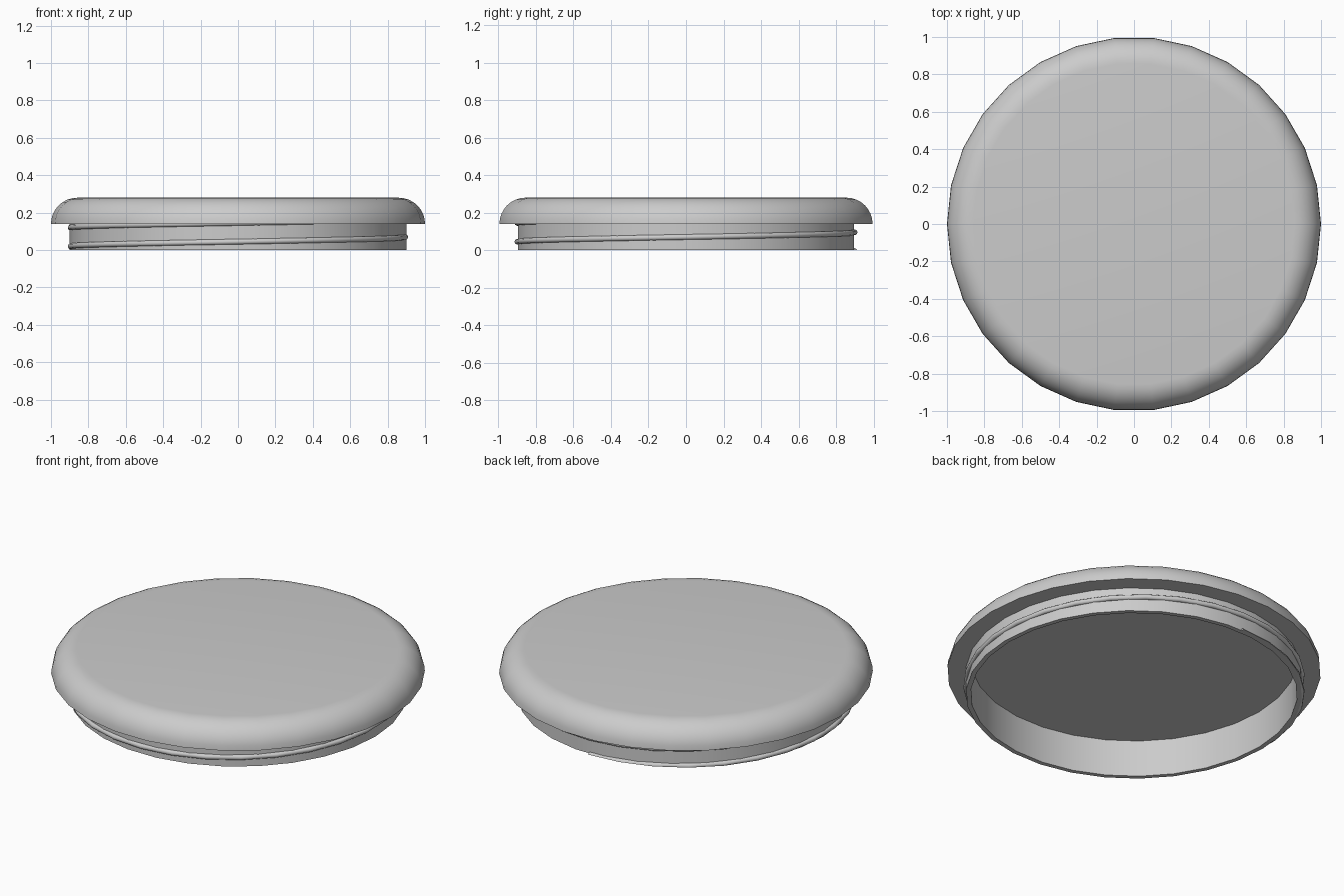
import bpy, bmesh
from math import sin, cos, pi, radians

cube = bpy.data.objects.get("Cube")
if cube:
    bpy.data.objects.remove(cube, do_unlink=True)

SIDES = 30
NECK_R, BORE_R = 0.9, 0.874
CAP_Z, CAP_H, CEILING_Z = 0.14, 0.14, 0.217

grey = bpy.data.materials.new("light grey")
grey.use_nodes = True
colour = (0.6, 0.6, 0.6, 1)
grey.diffuse_color = colour
grey.node_tree.nodes["Principled BSDF"].inputs["Base Color"].default_value = colour


def finish(name, bm, angle):
    bmesh.ops.recalc_face_normals(bm, faces=bm.faces)
    mesh = bpy.data.meshes.new(name)
    bm.to_mesh(mesh)
    bm.free()
    mesh.materials.append(grey)
    obj = bpy.data.objects.new(name, mesh)
    bpy.context.collection.objects.link(obj)
    bpy.ops.object.select_all(action="DESELECT")
    obj.select_set(True)
    bpy.context.view_layer.objects.active = obj
    bpy.ops.object.shade_smooth_by_angle(angle=radians(angle))
    return obj


def bridge(bm, a, b):
    n = len(a)
    for i in range(n):
        j = (i + 1) % n
        bm.faces.new((a[i], a[j], b[j], b[i]))


# Lid body: rounded cap, overhanging lip, threaded neck and hollow underside
profile = [(BORE_R, CEILING_Z), (BORE_R, 0), (NECK_R, 0), (NECK_R, CAP_Z)]
for k in range(9):
    a = k / 8 * pi / 2
    profile.append((1 - CAP_H + CAP_H * cos(a), CAP_Z + CAP_H * sin(a)))
bm = bmesh.new()
rings = [[bm.verts.new((r * cos(2 * pi * i / SIDES), r * sin(2 * pi * i / SIDES), z))
          for i in range(SIDES)] for r, z in profile]
for lower, upper in zip(rings, rings[1:]):
    bridge(bm, lower, upper)
bm.faces.new(rings[0])
bm.faces.new(rings[-1])
finish("lid_body", bm, 35)

# Screw thread: round bead climbing the neck, its first part cut off at the base
BEAD, PITCH, STEPS, ROUND = 0.015, 0.1, 49, 10
bm = bmesh.new()
sections = []
for s in range(STEPS):
    turn = s / SIDES
    a = pi / 2 + 2 * pi * turn
    z = -0.005 + PITCH * turn
    ring = []
    for k in range(ROUND):
        t = 2 * pi * k / ROUND
        r = NECK_R - 0.001 + BEAD * cos(t)
        ring.append(bm.verts.new((r * cos(a), r * sin(a), z + BEAD * sin(t))))
    sections.append(ring)
for a, b in zip(sections, sections[1:]):
    bridge(bm, a, b)
bm.faces.new(sections[0])
bm.faces.new(sections[-1])
cut = bmesh.ops.bisect_plane(bm, geom=bm.verts[:] + bm.edges[:] + bm.faces[:],
                             plane_co=(0, 0, 0), plane_no=(0, 0, -1), clear_outer=True)
bmesh.ops.holes_fill(bm, edges=[e for e in cut["geom_cut"] if isinstance(e, bmesh.types.BMEdge)])
finish("screw_thread", bm, 50)
